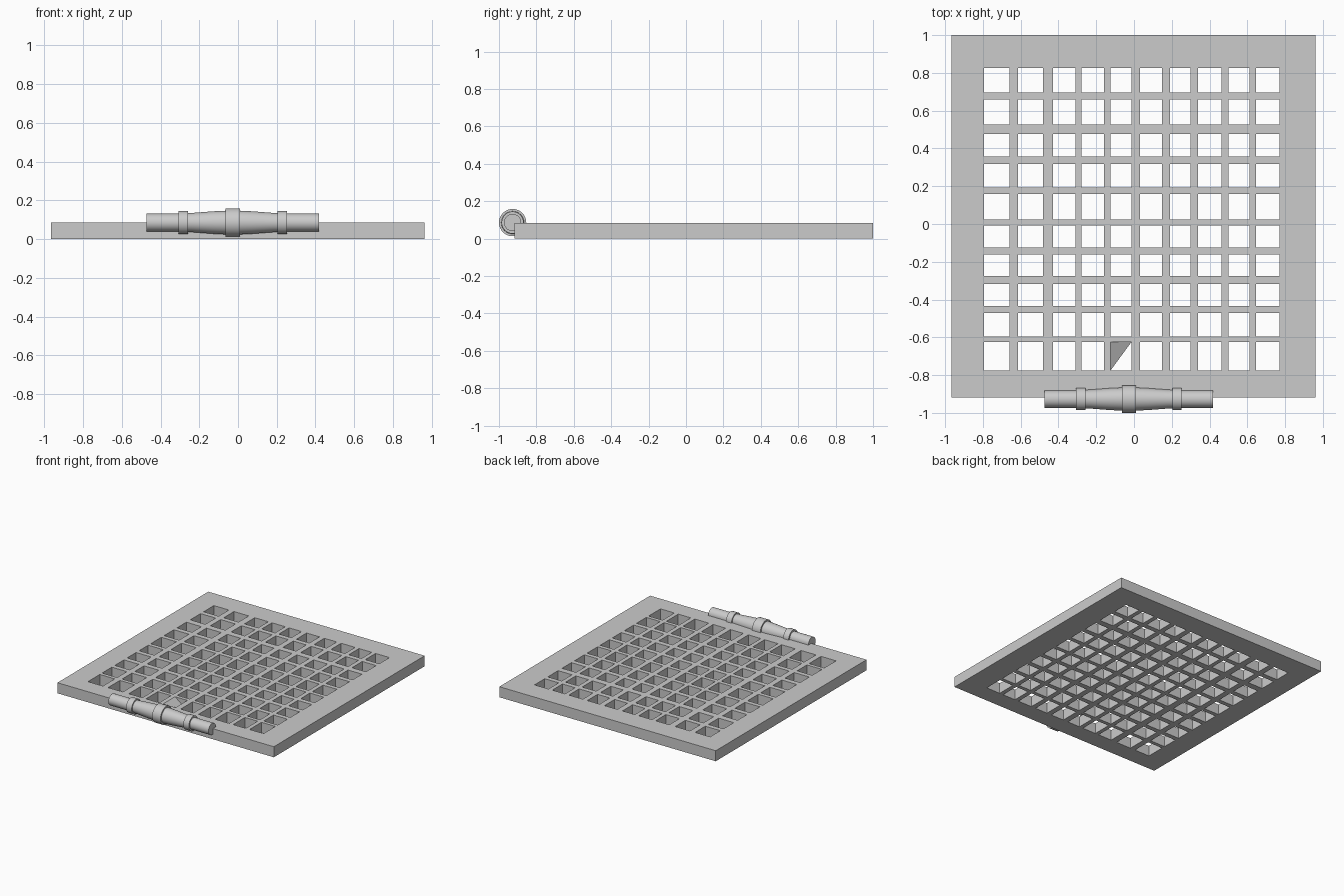
import bpy, bmesh, math

if "Cube" in bpy.data.objects:
    bpy.data.objects.remove(bpy.data.objects["Cube"])

TOP = 0.085


def make_object(name, bm):
    mesh = bpy.data.meshes.new(name)
    bm.to_mesh(mesh)
    bm.free()
    obj = bpy.data.objects.new(name, mesh)
    bpy.context.collection.objects.link(obj)
    return obj


# Grate plate: uneven grid lines, every odd cell is an opening
xs = [-0.965, -0.794, -0.660, -0.615, -0.483, -0.430, -0.309, -0.277, -0.158,
      -0.124, -0.013, 0.032, 0.147, 0.190, 0.300, 0.340, 0.464, 0.499, 0.612,
      0.646, 0.770, 0.962]
ys = [-0.918, -0.775, -0.624, -0.595, -0.471, -0.434, -0.317, -0.276, -0.162,
      -0.124, -0.008, 0.024, 0.159, 0.194, 0.318, 0.358, 0.477, 0.527, 0.658,
      0.697, 0.827, 1.0]
bm = bmesh.new()
v = [[bm.verts.new((x, y, 0)) for y in ys] for x in xs]
for i in range(len(xs) - 1):
    for j in range(len(ys) - 1):
        if i % 2 and j % 2:
            continue
        bm.faces.new((v[i][j], v[i + 1][j], v[i + 1][j + 1], v[i][j + 1]))
ext = bmesh.ops.extrude_face_region(bm, geom=bm.faces[:])
for e in ext["geom"]:
    if isinstance(e, bmesh.types.BMVert):
        e.co.z = TOP
# merge the coplanar strips into clean flat surfaces
bmesh.ops.recalc_face_normals(bm, faces=bm.faces[:])
bmesh.ops.dissolve_limit(bm, angle_limit=0.01, verts=bm.verts[:], edges=bm.edges[:])
bmesh.ops.triangulate(bm, faces=[f for f in bm.faces if len(f.verts) > 4])
make_object("grate_plate", bm)

# Triangular web across one opening, facing downwards
bm = bmesh.new()
bm.faces.new([bm.verts.new(p) for p in
              ((-0.124, -0.775, TOP), (-0.124, -0.624, TOP), (-0.013, -0.624, 0.0))])
make_object("corner_web", bm)

# Turned hinge bar: half profile (offset from middle, radius), spun about x
cx, cy, cz = -0.027, -0.927, 0.086
half = [(0.0, 0.073), (0.037, 0.073), (0.037, 0.061), (0.10, 0.058),
        (0.205, 0.050), (0.23, 0.049), (0.23, 0.059), (0.279, 0.059),
        (0.279, 0.046), (0.446, 0.046)]
profile = [(-d, r) for d, r in reversed(half)] + half[1:]
SEG = 32
bm = bmesh.new()
rings = []
for d, r in profile:
    rings.append([bm.verts.new((cx + d, cy + r * math.cos(2 * math.pi * k / SEG),
                                cz + r * math.sin(2 * math.pi * k / SEG)))
                  for k in range(SEG)])
for a, b in zip(rings, rings[1:]):
    for k in range(SEG):
        n = (k + 1) % SEG
        bm.faces.new((a[k], a[n], b[n], b[k]))
bm.faces.new(rings[0])
bm.faces.new(rings[-1])
bmesh.ops.recalc_face_normals(bm, faces=bm.faces[:])
bar = make_object("hinge_bar", bm)
bpy.context.view_layer.objects.active = bar
bar.select_set(True)
bpy.ops.object.shade_smooth_by_angle(angle=math.radians(30))
